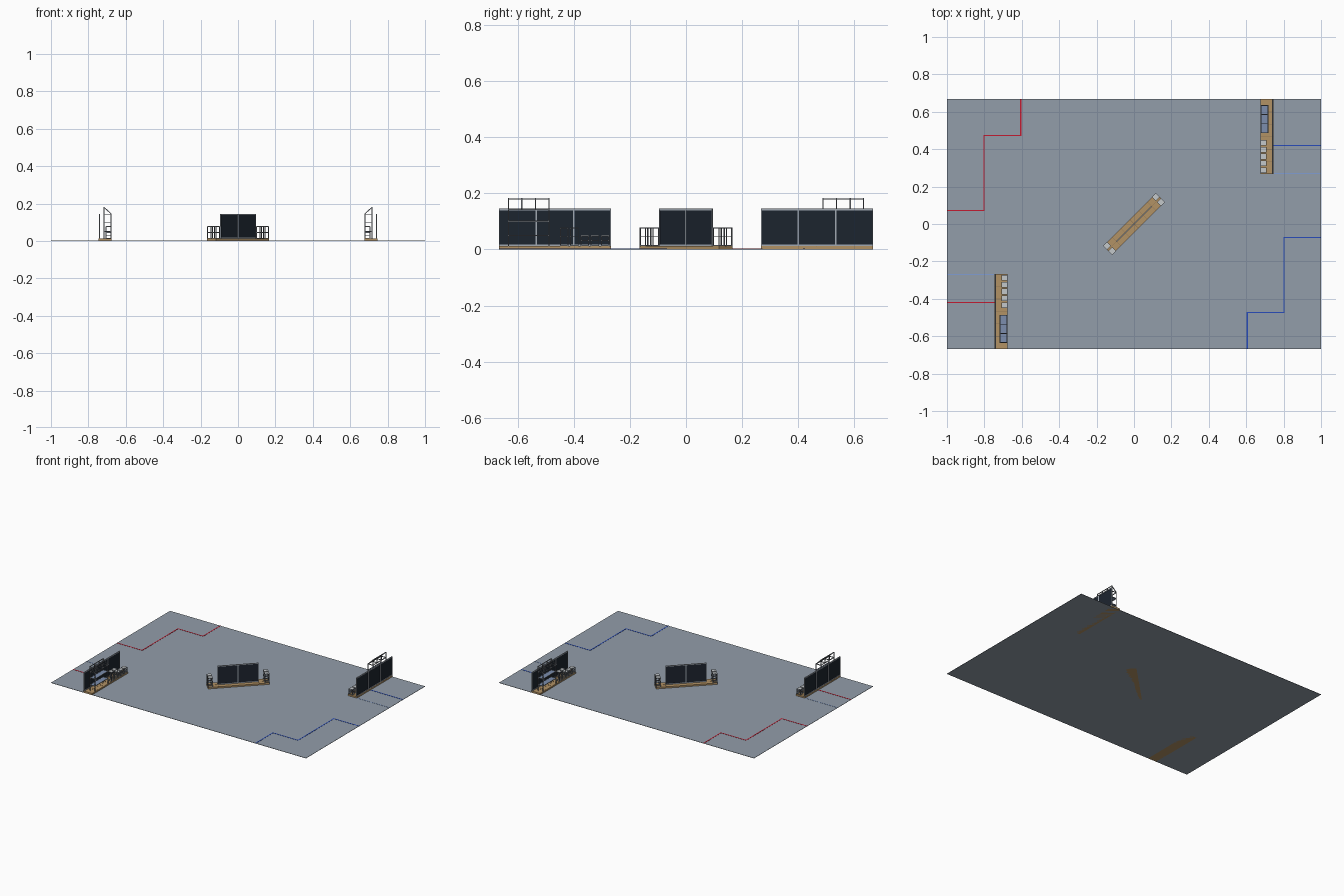
import bpy, bmesh, math
from mathutils import Matrix, Vector

if "Cube" in bpy.data.objects:
    bpy.data.objects.remove(bpy.data.objects["Cube"])

def mat(name, rgb):
    m = bpy.data.materials.new(name)
    m.diffuse_color = (*rgb, 1)
    m.use_nodes = True
    m.node_tree.nodes["Principled BSDF"].inputs["Base Color"].default_value = m.diffuse_color
    return m

FLOOR = mat("floor_grey", (0.29, 0.34, 0.40))
WOOD = mat("plywood", (0.45, 0.29, 0.13))
SEAM = mat("wood_seam", (0.30, 0.19, 0.09))
DARK = mat("dark_panel", (0.012, 0.018, 0.028))
METAL = mat("aluminium", (0.36, 0.40, 0.45))
TUBE = mat("tube_grey", (0.20, 0.22, 0.25))
PLATE = mat("light_plate", (0.55, 0.58, 0.60))
SHELF = mat("blue_shelf", (0.20, 0.27, 0.42))
RED = mat("red_tape", (0.55, 0.01, 0.03))
BLUE = mat("blue_tape", (0.02, 0.07, 0.50))
PALE = mat("pale_tape", (0.22, 0.34, 0.65))

def finish(name, bm, material, xf):
    bm.transform(xf)
    me = bpy.data.meshes.new(name)
    bm.to_mesh(me)
    bm.free()
    me.materials.append(material)
    bpy.context.collection.objects.link(bpy.data.objects.new(name, me))

def boxes(name, spans, material, xf=Matrix()):
    """Boxes given as (x0, x1, y0, y1, z0, z1)."""
    bm = bmesh.new()
    for x0, x1, y0, y1, z0, z1 in spans:
        m = Matrix.Translation(((x0+x1)/2, (y0+y1)/2, (z0+z1)/2))
        bmesh.ops.create_cube(bm, size=1, matrix=m @ Matrix.Diagonal((x1-x0, y1-y0, z1-z0, 1)))
    finish(name, bm, material, xf)

def bars(name, segs, material, xf=Matrix(), t=0.0042):
    """Square tubes between pairs of points."""
    bm = bmesh.new()
    for p, q in segs:
        p, q = Vector(p), Vector(q)
        d = q - p
        m = Matrix.Translation((p+q)/2) @ d.to_track_quat('Z', 'Y').to_matrix().to_4x4()
        bmesh.ops.create_cube(bm, size=1, matrix=m @ Matrix.Diagonal((t, t, d.length + t, 1)))
    finish(name, bm, material, xf)

def tape(name, pts, material, xf, w=0.007):
    spans = []
    for (ax, ay), (bx, by) in zip(pts, pts[1:]):
        h = w / 2
        spans.append((max(min(ax, bx)-h, -1), max(ax, bx)+h,
                      min(ay, by)-h, min(max(ay, by)+h, 0.667), 0.0015, 0.003))
    boxes(name, spans, material, xf)

BASE, TOP, PW = 0.012, 0.145, 0.1333   # deck height, wall top, panel width

def base(name, x0, x1, y0, y1, xf):
    # plywood deck with darker plank seams
    boxes(name + "_deck", [(x0, x1, y0, y1, 0, BASE)], WOOD, xf)
    n = 6
    seams = [(x0, x1, y, y + 0.002, BASE - 0.001, BASE + 0.0006)
             for y in [y0 + (y1 - y0) * i / n for i in range(1, n)]]
    xm = (x0 + x1) / 2
    seams.append((xm - 0.001, xm + 0.001, y0, y1, BASE - 0.001, BASE + 0.0006))
    boxes(name + "_seams", seams, SEAM, xf)

def wall(name, x, y0, n, xf):
    # dark sheets held in a metal frame
    y1 = y0 + n * PW
    boxes(name + "_sheets", [(x-0.001, x+0.001, y0 + i*PW + 0.003, y0 + (i+1)*PW - 0.003,
                              BASE + 0.002, TOP - 0.002) for i in range(n)], DARK, xf)
    h = 0.003
    f = [(x-h, x+h, y0, y1, BASE, BASE + 0.006), (x-h, x+h, y0, y1, TOP - 0.006, TOP)]
    f += [(x-h, x+h, max(y0 + i*PW - h, y0), min(y0 + i*PW + h, y1), BASE, TOP) for i in range(n + 1)]
    boxes(name + "_frame", f, METAL, xf)

def cage(name, x, y, h, xf, r=0.0135):
    # open crate: four posts, rings at the middle and top, a small lid
    c = [(x-r, y-r), (x+r, y-r), (x+r, y+r), (x-r, y+r)]
    segs = [((a, b, BASE), (a, b, h - 0.002)) for a, b in c]
    for z in (BASE + 0.002, (BASE + h) / 2, h - 0.002):
        segs += [((*c[i], z), (*c[(i+1) % 4], z)) for i in range(4)]
    bars(name + "_frame", segs, TUBE, xf, 0.0032)
    boxes(name + "_lid", [(x-r, x+r, y-r, y+r, h - 0.002, h + 0.0005)], PLATE, xf)

# field floor
boxes("field_floor", [(-1, 1, -0.667, 0.667, 0, 0.002)], FLOOR)

# the two halves of the field are the same, turned by 180 degrees
for side, turn, main, other in (("left", 0, RED, RED), ("right", math.pi, BLUE, BLUE)):
    xf = Matrix.Rotation(turn, 4, 'Z')
    tape(side + "_corner_line", [(-1, 0.072), (-0.802, 0.072), (-0.802, 0.473),
                                 (-0.605, 0.473), (-0.605, 0.667)], main, xf)
    tape(side + "_short_line", [(-1, -0.42), (-0.75, -0.42)], other, xf)
    tape(side + "_pale_line", [(-1, -0.27), (-0.75, -0.27)], PALE, xf, 0.004)

    base(side + "_base", -0.745, -0.677, -0.667, -0.267, xf)
    wall(side + "_wall", -0.741, -0.667, 3, xf)

    # tall sloping-topped rack
    xb, xr = -0.716, -0.679
    ys = [-0.633, -0.585, -0.536, -0.488]
    segs = []
    for y in ys:
        segs.append(((xb, y, TOP), (xb, y, 0.18)))
        segs.append(((xb, y, 0.18), (xr, y, 0.145)))
        segs.append(((xb, y, 0.143), (xr, y, 0.143)))
    for y in (ys[0], ys[-1]):
        segs += [((x, y, BASE), (x, y, 0.143)) for x in (xb, xr)]
        segs += [((xb, y, z), (xr, y, z)) for z in (0.05, 0.1)]
    for z in (0.05, 0.1, 0.143):
        segs += [((x, ys[0], z), (x, ys[-1], z)) for x in (xb, xr)]
    segs.append(((xb, ys[0], 0.18), (xb, ys[-1], 0.18)))
    bars(side + "_rack_frame", segs, TUBE, xf)
    boxes(side + "_rack_shelves", [(xb, xr, ys[0], ys[-1], z - 0.001, z + 0.001)
                                   for z in (0.05, 0.1)], SHELF, xf)

    # row of crates, two tall and three low
    for i in range(5):
        cage(f"{side}_crate_{i+1}", -0.692, -0.434 + i * 0.0365, 0.078 if i < 2 else 0.05, xf)

# central barrier on the diagonal (local y runs along it)
xf = Matrix.Rotation(-math.pi / 4, 4, 'Z')
base("centre_base", -0.0335, 0.0335, -0.2, 0.2, xf)
wall("centre_wall", 0, -PW, 2, xf)
for i, (sx, sy) in enumerate(((-1, -1), (1, -1), (-1, 1), (1, 1))):
    cage(f"centre_crate_{i+1}", sx * 0.019, sy * 0.185, 0.078, xf)
